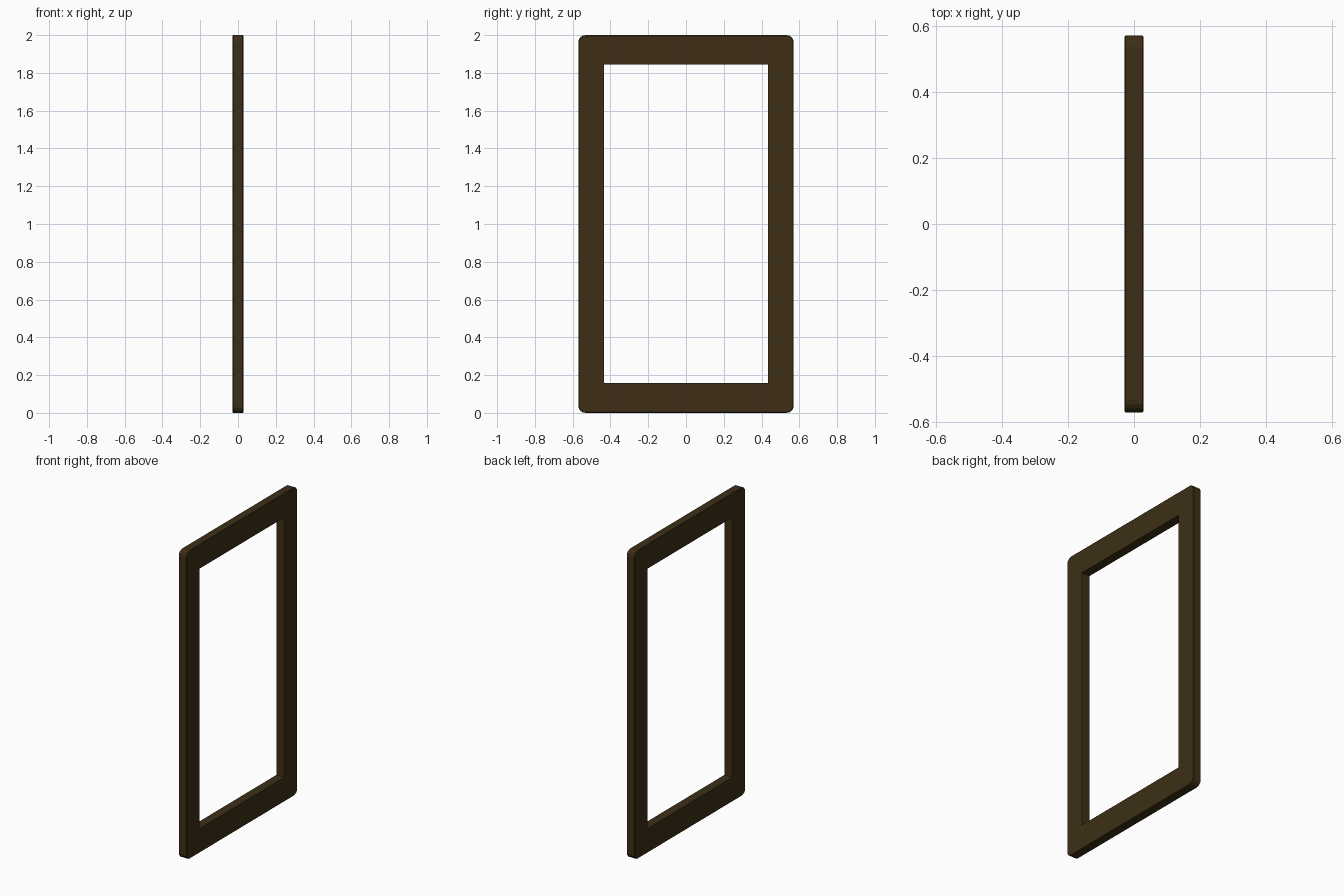
import bpy, bmesh, math

if "Cube" in bpy.data.objects:
    bpy.data.objects.remove(bpy.data.objects["Cube"])

HALF_T = 0.029
OUT_Y, IN_Y = 0.57, 0.435
IN_Z0, IN_Z1 = 0.158, 1.845
R, SEG, EDGE = 0.038, 4, 0.004


def outline(inset):
    # rounded rectangle as (y, z) points
    pts = []
    for sy, sz, start in ((1, 1, 0), (-1, 1, 90), (-1, -1, 180), (1, -1, 270)):
        cy, cz = sy * (OUT_Y - R), 1 + sz * (1 - R)
        for i in range(SEG + 1):
            a = math.radians(start + 90 * i / SEG)
            pts.append((cy + (R - inset) * math.cos(a), cz + (R - inset) * math.sin(a)))
    return pts


bm = bmesh.new()


def ring(x, pts):
    return [bm.verts.new((x, y, z)) for y, z in pts]


def bridge(a, b):
    n = len(a)
    for i in range(n):
        bm.faces.new((a[i], a[(i + 1) % n], b[(i + 1) % n], b[i]))


# outer rim with slightly eased edges
rims = [ring(x, outline(i)) for x, i in
        ((-HALF_T, EDGE), (-HALF_T + EDGE, 0), (HALF_T - EDGE, 0), (HALF_T, EDGE))]
for a, b in zip(rims, rims[1:]):
    bridge(a, b)

# rectangular opening
hole = [(IN_Y, IN_Z1), (-IN_Y, IN_Z1), (-IN_Y, IN_Z0), (IN_Y, IN_Z0)]
h0, h1 = ring(-HALF_T, hole), ring(HALF_T, hole)
bridge(h1, h0)

# flat faces between rim and opening
for rim, h in ((rims[0], h0), (rims[-1], h1)):
    n = len(rim)
    for c in range(4):
        s = c * (SEG + 1)
        for i in range(SEG):
            bm.faces.new((rim[s + i], rim[s + i + 1], h[c]))
        bm.faces.new((rim[s + SEG], rim[(s + SEG + 1) % n], h[(c + 1) % 4], h[c]))

bmesh.ops.recalc_face_normals(bm, faces=bm.faces)
me = bpy.data.meshes.new("frame")
bm.to_mesh(me)
bm.free()
frame = bpy.data.objects.new("frame", me)
bpy.context.collection.objects.link(frame)

wood = bpy.data.materials.new("dark_wood")
wood.diffuse_color = (0.047, 0.028, 0.008, 1)
wood.use_nodes = True
wood.node_tree.nodes["Principled BSDF"].inputs["Base Color"].default_value = wood.diffuse_color
me.materials.append(wood)
